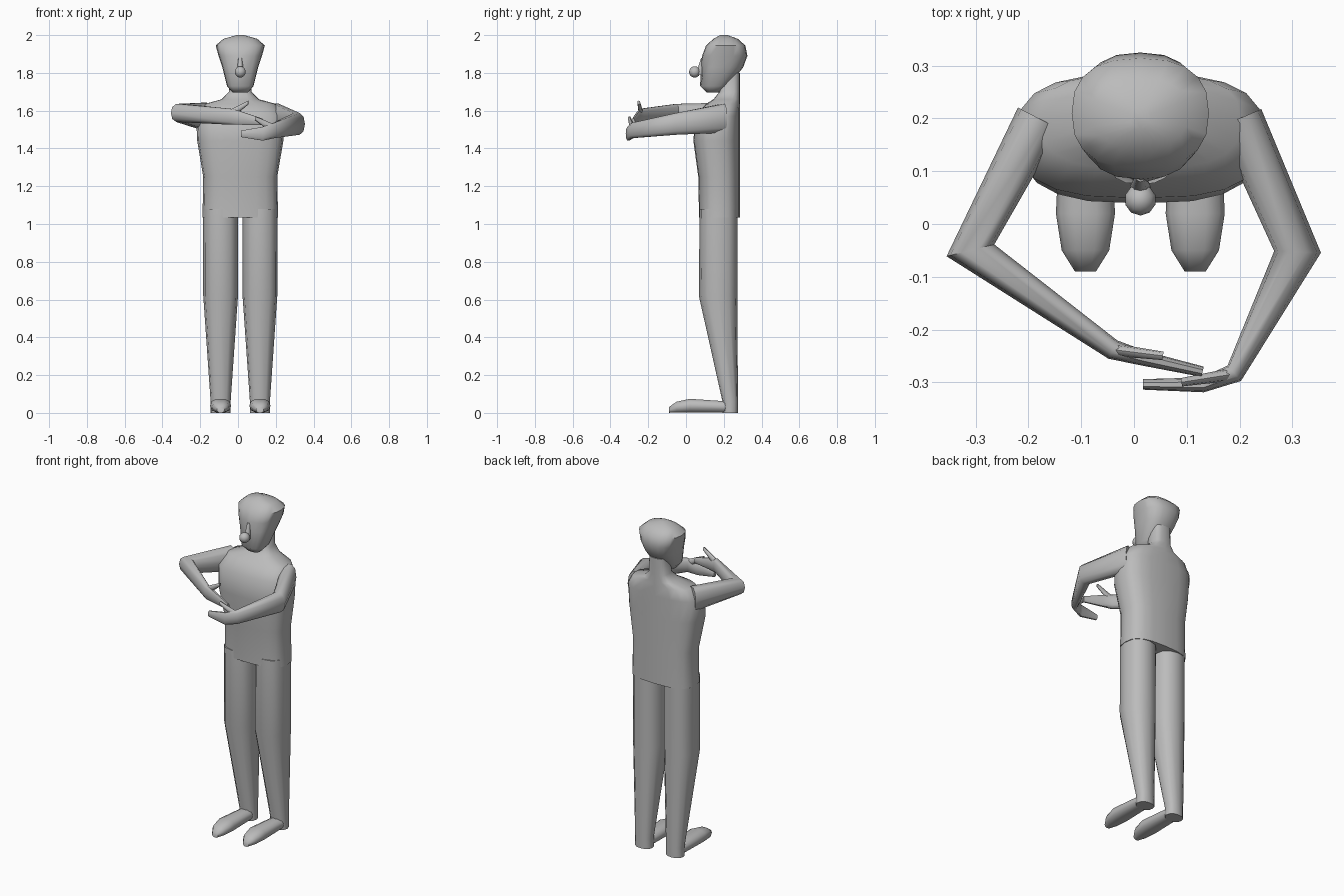
import bpy, bmesh, math
from mathutils import Vector

if "Cube" in bpy.data.objects:
    bpy.data.objects.remove(bpy.data.objects["Cube"])

GREY = (.5, .5, .5, 1)
skin = bpy.data.materials.new("plain grey")
skin.use_nodes = True
skin.diffuse_color = GREY
skin.node_tree.nodes["Principled BSDF"].inputs["Base Color"].default_value = GREY

MIDDLE = .012  # body centre line
BACK = .285    # plane of the back, neck and calves


def finish(name, bm):
    """Turn a bmesh into a smoothly shaded object."""
    bmesh.ops.recalc_face_normals(bm, faces=bm.faces)
    mesh = bpy.data.meshes.new(name)
    bm.to_mesh(mesh)
    bm.free()
    mesh.materials.append(skin)
    obj = bpy.data.objects.new(name, mesh)
    bpy.context.collection.objects.link(obj)
    bpy.ops.object.select_all(action="DESELECT")
    obj.select_set(True)
    bpy.context.view_layer.objects.active = obj
    bpy.ops.object.shade_smooth_by_angle(angle=math.radians(55))


def loft(sections, sides, squareness):
    """Skin rounded sections, each given as centre and two half axes."""
    def rounded(value):
        return math.copysign(abs(value) ** (2 / squareness), value)

    bm = bmesh.new()
    loops = []
    for centre, across, along in sections:
        loop = []
        for i in range(sides):
            angle = math.tau * i / sides
            point = centre + across * rounded(math.cos(angle)) + along * rounded(math.sin(angle))
            loop.append(bm.verts.new(point))
        loops.append(loop)
    for lower, upper in zip(loops, loops[1:]):
        for i in range(sides):
            bm.faces.new((lower[i - 1], lower[i], upper[i], upper[i - 1]))
    bm.faces.new(loops[0])
    bm.faces.new(loops[-1])
    return bm


def slice_at(z, half, depth, x=MIDDLE, y=None):
    """Horizontal section, resting against the back plane unless y is given."""
    y = BACK - depth if y is None else y
    return Vector((x, y, z)), Vector((half, 0, 0)), Vector((0, depth, 0))


def joint(x, y, z, wide, tall):
    return Vector((x, y, z)), wide, tall


def limb(name, joints, sides=10):
    """Loft upright sections along a bent path, mitred at every joint."""
    steps = []
    for start, end in zip(joints, joints[1:]):
        step = end[0] - start[0]
        step.z = 0
        steps.append(step.normalized())
    before = steps[:1] + steps
    after = steps + steps[-1:]
    sections = []
    for (centre, wide, tall), arriving, leaving in zip(joints, before, after):
        heading = (arriving + leaving).normalized()
        across = Vector((-heading.y, heading.x, 0)) * wide / heading.dot(leaving)
        sections.append((centre, across, Vector((0, 0, tall))))
    finish(name, loft(sections, sides, squareness=2.4))


# Torso with sloping shoulders running into the neck
finish("torso_and_neck", loft([
    slice_at(z=1.035, half=.2, depth=.108),
    slice_at(z=1.25, half=.196, depth=.11),
    slice_at(z=1.44, half=.228, depth=.123),
    slice_at(z=1.57, half=.234, depth=.118),
    slice_at(z=1.635, half=.19, depth=.09),
    slice_at(z=1.66, half=.1, depth=.07),
    slice_at(z=1.7, half=.06, depth=.054),
    slice_at(z=1.8, half=.055, depth=.054),
], sides=20, squareness=2.8))

# Head: narrow jaw, wide flat-topped skull, shallow eye sockets
head = loft([
    slice_at(z=1.695, half=.04, depth=.03, y=.14),
    slice_at(z=1.73, half=.07, depth=.075, y=.15),
    slice_at(z=1.83, half=.095, depth=.113, y=.19),
    slice_at(z=1.89, half=.115, depth=.12, y=.205),
    slice_at(z=1.945, half=.13, depth=.104, y=.21),
    slice_at(z=1.98, half=.09, depth=.065, y=.21),
    slice_at(z=2, half=.02, depth=.02, y=.2),
], sides=20, squareness=2.5)
for vert in head.verts:
    if abs(vert.co.z - 1.83) < .01 and vert.co.y < .13 and .02 < abs(vert.co.x - MIDDLE) < .08:
        vert.co.y += .015
finish("head", head)

# Nose: slim bridge and round tip
finish("nose_bridge", loft([
    slice_at(z=1.79, half=.02, depth=.02, y=.07),
    slice_at(z=1.88, half=.01, depth=.01, y=.09),
], sides=8, squareness=2))
nose = bmesh.new()
bmesh.ops.create_uvsphere(nose, u_segments=10, v_segments=8, radius=.03)
bmesh.ops.translate(nose, verts=nose.verts, vec=(MIDDLE, .046, 1.805))
finish("nose_tip", nose)

# Straight legs, tapering below the knee, and flat feet
for name, side in (("left", 1), ("right", -1)):
    centre = MIDDLE + side * .104
    finish(name + "_leg", loft([
        slice_at(z=1.08, half=.093, depth=.1, x=centre, y=.172),
        slice_at(z=.62, half=.092, depth=.102, x=centre, y=.17),
        slice_at(z=.06, half=.053, depth=.041, x=centre, y=.234),
        slice_at(z=0, half=.053, depth=.041, x=centre, y=.234),
    ], sides=12, squareness=2.4))
    limb(name + "_foot", [
        joint(centre, y=.25, z=.03, wide=.045, tall=.03),
        joint(centre, y=.02, z=.038, wide=.056, tall=.038),
        joint(centre, y=-.05, z=.03, wide=.045, tall=.03),
        joint(centre, y=-.09, z=.016, wide=.02, tall=.016),
    ])

# Folded arms: shoulder, elbow, wrist, knuckles and fingertips
limb("left_arm", [
    joint(x=.2, y=.2, z=1.56, wide=.045, tall=.08),
    joint(x=.31, y=-.053, z=1.53, wide=.04, tall=.06),
    joint(x=.19, y=-.283, z=1.495, wide=.018, tall=.042),
    joint(x=.13, y=-.305, z=1.478, wide=.014, tall=.038),
    joint(x=.017, y=-.304, z=1.477, wide=.01, tall=.018),
])
limb("right_arm", [
    joint(x=-.18, y=.2, z=1.57, wide=.045, tall=.075),
    joint(x=-.31, y=-.05, z=1.588, wide=.035, tall=.05),
    joint(x=-.04, y=-.238, z=1.568, wide=.019, tall=.044),
    joint(x=.02, y=-.255, z=1.56, wide=.014, tall=.036),
    joint(x=.13, y=-.28, z=1.54, wide=.01, tall=.018),
])

# Raised thumbs
limb("left_thumb", [
    joint(x=.185, y=-.285, z=1.505, wide=.012, tall=.026),
    joint(x=.09, y=-.3, z=1.56, wide=.008, tall=.01),
], sides=8)
limb("right_thumb", [
    joint(x=-.04, y=-.238, z=1.58, wide=.012, tall=.026),
    joint(x=.055, y=-.25, z=1.643, wide=.008, tall=.01),
], sides=8)
